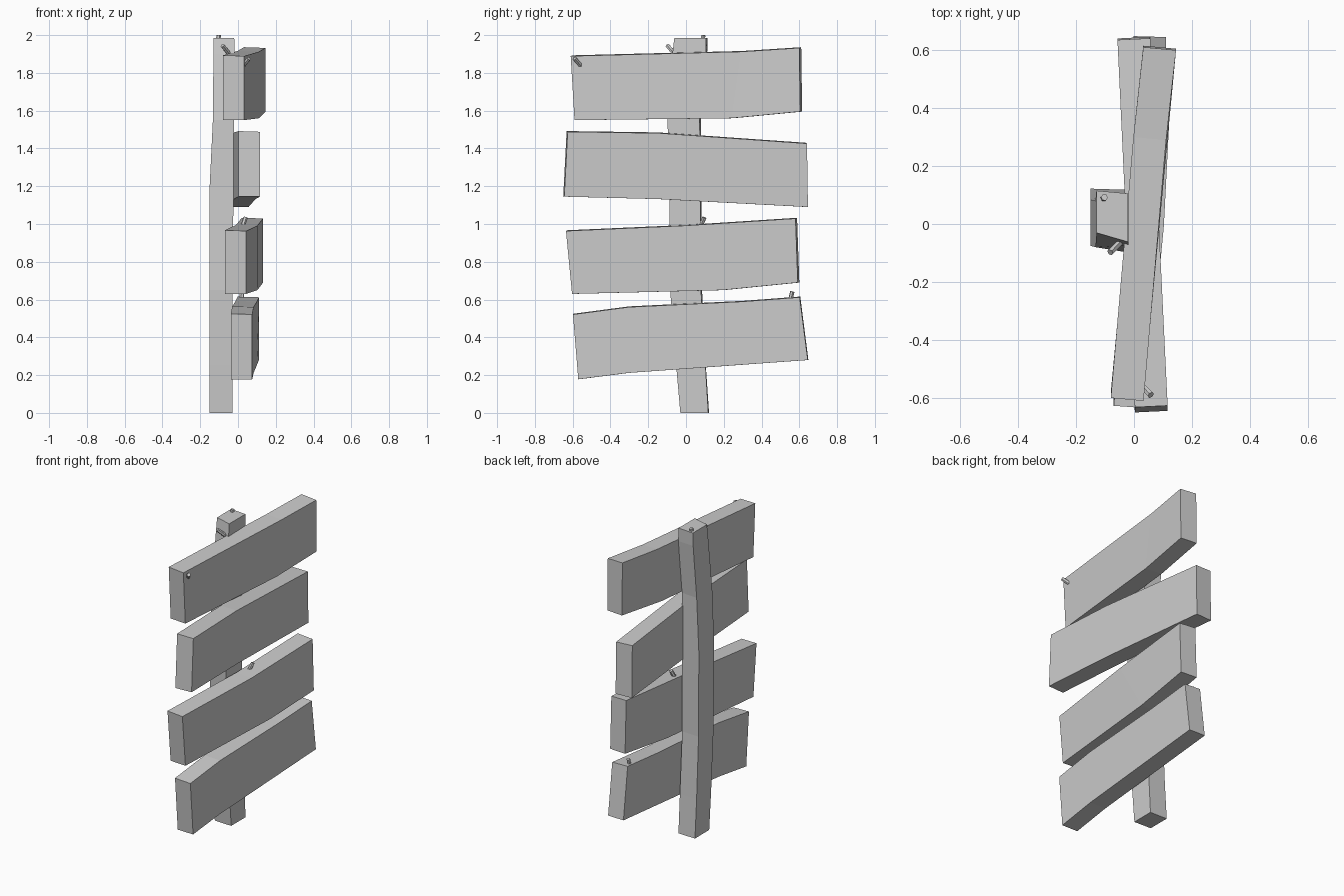
import bpy, bmesh
from mathutils import Vector

if "Cube" in bpy.data.objects:
    bpy.data.objects.remove(bpy.data.objects["Cube"])


def loft(name, rings):
    """Closed low-poly solid through a series of four-cornered sections."""
    bm = bmesh.new()
    loops = [[bm.verts.new(p) for p in ring] for ring in rings]
    for a, b in zip(loops, loops[1:]):
        for i in range(4):
            j = (i + 1) % 4
            bm.faces.new((a[i], a[j], b[j], b[i]))
    bm.faces.new(loops[0])
    bm.faces.new(loops[-1])
    bmesh.ops.recalc_face_normals(bm, faces=bm.faces)
    mesh = bpy.data.meshes.new(name)
    bm.to_mesh(mesh)
    bm.free()
    obj = bpy.data.objects.new(name, mesh)
    bpy.context.collection.objects.link(obj)
    return obj


def plank(name, x_near, x_far, sections, thick=0.113):
    """Sections are (y bottom, z bottom, y top, z top), x is the back face."""
    slope = (x_far - x_near) / 1.22
    y0, y1 = sections[0][0], sections[-1][0]
    rings = []
    for yb, zb, yt, zt in sections:
        x = x_near + (x_far - x_near) * (yb - y0) / (y1 - y0)
        d = slope * thick
        rings.append([(x, yb, zb), (x + thick, yb - d, zb),
                      (x + thick, yt - d, zt - 0.004), (x, yt, zt)])
    return loft(name, rings)


def nail(name, base, tip, radius=0.012):
    base, tip = Vector(base), Vector(tip)
    axis = tip - base
    bpy.ops.mesh.primitive_cylinder_add(vertices=6, radius=radius,
                                        depth=axis.length,
                                        location=(base + tip) / 2)
    obj = bpy.context.object
    obj.name = name
    obj.rotation_euler = axis.to_track_quat('Z', 'Y').to_euler()


# Crooked post: z, back x, front x, y low/high at the back, y low/high in front
post = [
    (0.00, -0.150, -0.028, -0.025, 0.122, -0.030, 0.118),
    (0.25, -0.150, -0.028, -0.045, 0.105, -0.052, 0.103),
    (0.65, -0.150, -0.028, -0.070, 0.085, -0.084, 0.079),
    (1.20, -0.150, -0.024, -0.075, 0.082, -0.088, 0.077),
    (1.55, -0.133, -0.022, -0.080, 0.080, -0.098, 0.072),
    (1.90, -0.130, -0.018, -0.042, 0.112, -0.072, 0.105),
    (1.985, -0.130, -0.020, -0.030, 0.115, -0.062, 0.105),
]
loft("post", [[(xb, bl, z), (xf, fl, z), (xf, fh, z), (xb, bh, z)]
              for z, xb, xf, bl, bh, fl, fh in post])

# Four bent planks
plank("plank_top", -0.08, 0.032, [
    (-0.58, 1.55, -0.60, 1.893), (0.25, 1.56, 0.30, 1.916),
    (0.615, 1.595, 0.61, 1.936)])
plank("plank_upper", 0.003, -0.057, [
    (-0.65, 1.145, -0.632, 1.492), (-0.15, 1.132, -0.15, 1.485),
    (0.64, 1.09, 0.635, 1.43)])
plank("plank_lower", -0.07, 0.02, [
    (-0.595, 0.63, -0.627, 0.967), (0.20, 0.65, 0.00, 0.995),
    (0.60, 0.69, 0.588, 1.033)])
plank("plank_bottom", -0.038, -0.002, [
    (-0.567, 0.178, -0.595, 0.525), (-0.30, 0.212, -0.30, 0.564),
    (0.30, 0.255, 0.30, 0.593), (0.648, 0.28, 0.605, 0.616)])

# Bent nails and pegs sticking out
nails = [
    ((-0.105, 0.088, 1.97), (-0.102, 0.092, 2.0)),
    ((-0.05, -0.065, 1.905), (-0.082, -0.098, 1.945)),
    ((0.022, -0.552, 1.832), (0.058, -0.590, 1.876)),
    ((0.022, 0.075, 0.98), (0.040, 0.097, 1.034)),
    ((0.018, 0.550, 0.59), (0.022, 0.563, 0.642)),
]
for i, (base, tip) in enumerate(nails):
    nail(f"nail_{i + 1}", base, tip)
